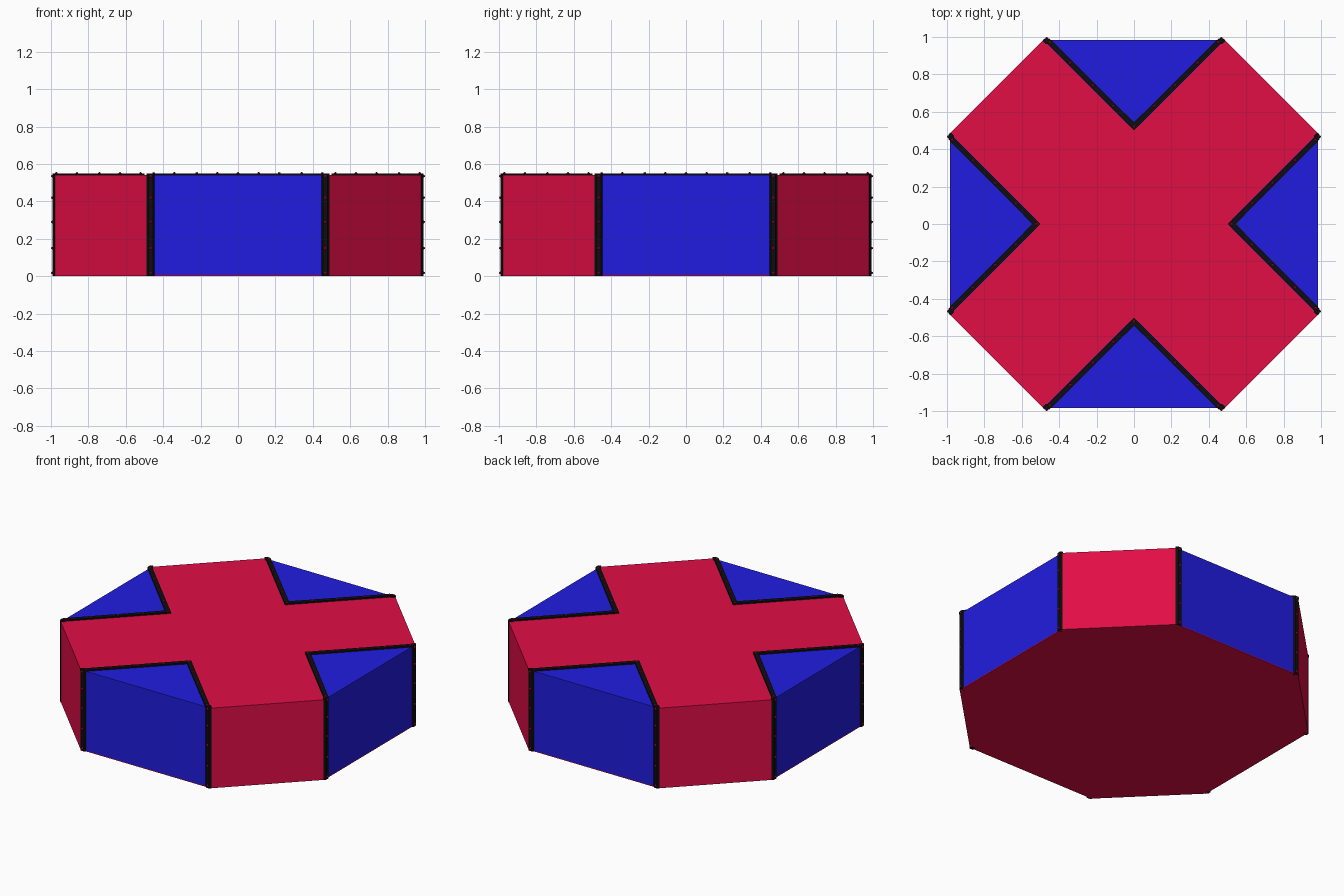
import bpy, bmesh
from math import pi
from mathutils import Matrix, Vector

if "Cube" in bpy.data.objects:
    bpy.data.objects.remove(bpy.data.objects["Cube"])


def material(name, rgb):
    m = bpy.data.materials.new(name)
    m.diffuse_color = (*rgb, 1)
    m.use_nodes = True
    m.node_tree.nodes["Principled BSDF"].inputs["Base Color"].default_value = m.diffuse_color
    return m


RED = material("red", (0.75, 0.004, 0.06))
BLUE = material("blue", (0.015, 0.012, 0.75))
BLACK = material("black", (0.004, 0.004, 0.004))


def finish(bm, name, mat, turn=0):
    bmesh.ops.rotate(bm, verts=bm.verts, cent=(0, 0, 0), matrix=Matrix.Rotation(turn, 3, 'Z'))
    bmesh.ops.recalc_face_normals(bm, faces=bm.faces)
    mesh = bpy.data.meshes.new(name)
    bm.to_mesh(mesh)
    bm.free()
    mesh.materials.append(mat)
    ob = bpy.data.objects.new(name, mesh)
    bpy.context.collection.objects.link(ob)
    return ob


def add_prism(bm, points, z0, z1):
    face = bm.faces.new([bm.verts.new((x, y, z0)) for x, y in points])
    ext = bmesh.ops.extrude_face_region(bm, geom=[face], use_keep_orig=True)
    top = [v for v in ext["geom"] if isinstance(v, bmesh.types.BMVert)]
    bmesh.ops.translate(bm, verts=top, vec=(0, 0, z1 - z0))


def prism(name, points, z0, z1, mat, turn=0):
    bm = bmesh.new()
    add_prism(bm, points, z0, z1)
    return finish(bm, name, mat, turn)


def quarter_turns(points):
    out = []
    for k in range(4):
        r = Matrix.Rotation(-k * pi / 2, 2)
        out += [tuple(r @ Vector(p)) for p in points]
    return out


E, C, TOP = 0.983, 0.485, 0.54

# Red octagonal floor and diagonal cross
prism("base_plate", quarter_turns([(-C, E), (C, E)]), 0, 0.005, RED)
prism("cross_body", quarter_turns([(-C, E), (0, 0.5), (C, E)]), 0.005, TOP, RED)

for k in range(4):
    turn = k * pi / 2
    # Blue wedge between two arms
    prism(f"blue_wedge_{k}", [(-C, E), (0, 0.5), (C, E)], 0.005, TOP, BLUE, turn)

    # Black trim: chevron on top, post down each outer corner
    bm = bmesh.new()
    add_prism(bm, [(0, 0.5), (0.487, 0.987), (0.475, 0.992), (0.455, 0.992),
                   (0.445, 0.985), (0, 0.543)], TOP - 0.005, 0.549)
    for s in (-1, 1):
        add_prism(bm, [(s * x, y) for x, y in ((0.445, 0.98), (0.455, 0.992), (0.478, 0.992),
                                               (0.49, 0.98), (0.468, 0.96))], 0, 0.549)
    add_prism(bm, [(0, 0.5), (0, 0.543), (-0.445, 0.985), (-0.455, 0.992),
                   (-0.475, 0.992), (-0.487, 0.987)], TOP - 0.005, 0.549)
    finish(bm, f"black_trim_{k}", BLACK, turn)

    # Red rivets along the trim
    bm = bmesh.new()
    spots = [(0, 0.521, 0.549)]
    for s in (-1, 1):
        spots += [(s * d, 0.521 + d, 0.549) for d in (0.11, 0.22, 0.34, 0.45)]
        spots += [(s * 0.467, 0.992, z) for z in (0.018, 0.15, 0.29, 0.42, 0.535)]
    for p in spots:
        bmesh.ops.create_icosphere(bm, subdivisions=1, radius=0.008,
                                   matrix=Matrix.Translation(p))
    finish(bm, f"rivets_{k}", RED, turn)
